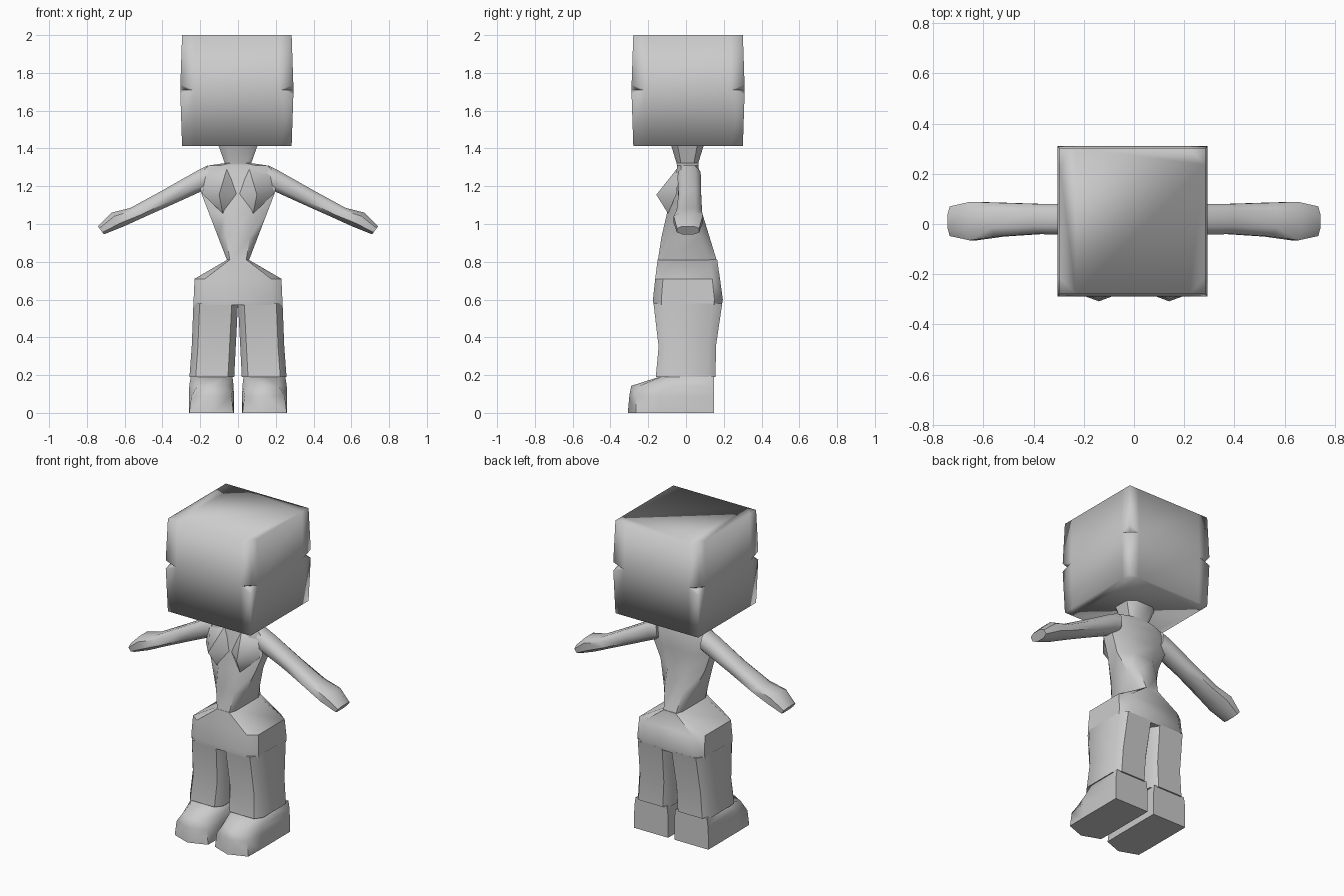
import bpy, bmesh

if "Cube" in bpy.data.objects:
    bpy.data.objects.remove(bpy.data.objects["Cube"])


def finish(name, bm, angle):
    bmesh.ops.remove_doubles(bm, verts=bm.verts, dist=0.0005)
    bmesh.ops.recalc_face_normals(bm, faces=bm.faces)
    me = bpy.data.meshes.new(name)
    bm.to_mesh(me)
    bm.free()
    ob = bpy.data.objects.new(name, me)
    bpy.context.collection.objects.link(ob)
    bpy.ops.object.select_all(action='DESELECT')
    ob.select_set(True)
    bpy.context.view_layer.objects.active = ob
    bpy.ops.object.shade_smooth_by_angle(angle=angle)
    return ob


def loft(name, rings, angle=0.8):
    """Skin equal-length rings of points and cap both ends."""
    bm = bmesh.new()
    rows = [[bm.verts.new(p) for p in r] for r in rings]
    n = len(rows[0])
    for a, b in zip(rows, rows[1:]):
        for i in range(n):
            j = (i + 1) % n
            bm.faces.new((a[i], a[j], b[j], b[i]))
    bm.faces.new(rows[0])
    bm.faces.new(rows[-1])
    return finish(name, bm, angle)


def ring(p, q, y0, y1, c=0.2):
    """Chamfered rectangle spanning p-q in the xz plane and y0-y1 in depth."""
    uv = [(c, 0), (1 - c, 0), (1, c), (1, 1 - c), (1 - c, 1), (c, 1), (0, 1 - c), (0, c)]
    return [(p[0] + (q[0] - p[0]) * u, y0 + (y1 - y0) * v, p[1] + (q[1] - p[1]) * u)
            for u, v in uv]


def level(x0, x1, z, y0, y1, c=0.2):
    return ring((x0, z), (x1, z), y0, y1, c)


def mirrored(ob):
    m = ob.modifiers.new("mirror", 'MIRROR')
    m.use_clip = False
    m.use_mirror_merge = False
    return ob


# Head: bulged block with a notch at the middle of each vertical corner
def head_ring(h, corner, z_corner, z):
    k = 0.225
    pts = []
    for sx, sy, swap in ((1, -1, 0), (1, 1, 1), (-1, 1, 0), (-1, -1, 1)):
        a, b = (sx * k, sy * h), (sx * h, sy * k)
        if swap:
            a, b = b, a
        pts += [(*a, z), (sx * corner, sy * corner, z_corner), (*b, z)]
    return pts


head = loft("head", [head_ring(0.29, 0.29, 1.412, 1.412),
                     head_ring(0.299, 0.299, 1.683, 1.71),
                     head_ring(0.299, 0.262, 1.71, 1.71),
                     head_ring(0.299, 0.299, 1.737, 1.71),
                     head_ring(0.29, 0.29, 2.0, 2.0)], 1.7)
head.location = (-0.006, 0.011, 0)

# Torso and neck
loft("torso", [level(-w, w, z, y0, y1, c) for w, z, y0, y1, c in (
    (0.055, 0.80, -0.15, 0.165, 0.12),
    (0.105, 0.93, -0.13, 0.125, 0.2),
    (0.155, 1.06, -0.10, 0.085, 0.28),
    (0.197, 1.17, -0.075, 0.08, 0.25),
    (0.20, 1.27, -0.05, 0.07, 0.2),
    (0.155, 1.31, -0.048, 0.066, 0.2),
    (0.07, 1.322, -0.05, 0.065, 0.2),
    (0.105, 1.42, -0.08, 0.095, 0.2))])

# Bust: low faceted cones on the chest
bm = bmesh.new()
base = [bm.verts.new(p) for p in ((0.0, -0.07, 1.16), (0.06, -0.05, 1.29), (0.17, -0.04, 1.26),
                                  (0.19, -0.05, 1.16), (0.08, -0.095, 1.055))]
tip = bm.verts.new((0.10, -0.157, 1.155))
for i in range(5):
    bm.faces.new((base[i], base[(i + 1) % 5], tip))
bm.faces.new(base)
mirrored(finish("bust", bm, 0.9))

# Arms with mitten hands
mirrored(loft("arm", [ring(p, q, y0, y1, 0.25) for p, q, y0, y1 in (
    ((0.16, 1.31), (0.15, 1.19), -0.04, 0.075),
    ((0.22, 1.28), (0.20, 1.17), -0.045, 0.08),
    ((0.40, 1.178), (0.35, 1.102), -0.04, 0.08),
    ((0.57, 1.085), (0.50, 1.035), -0.05, 0.085),
    ((0.67, 1.06), (0.61, 0.985), -0.065, 0.088),
    ((0.742, 0.988), (0.71, 0.945), -0.048, 0.07))], 1.0))

# Hips
loft("hips", [level(-w, w, z, y0, y1, c) for w, z, y0, y1, c in (
    (0.055, 0.812, -0.15, 0.165, 0.12),
    (0.23, 0.71, -0.163, 0.18, 0.12),
    (0.235, 0.60, -0.175, 0.195, 0.12),
    (0.236, 0.57, -0.172, 0.19, 0.12))])

# Trouser legs
mirrored(loft("trouser_leg", [level(x0, x1, z, y0, y1, 0.14) for x0, x1, z, y0, y1 in (
    (0.0, 0.236, 0.58, -0.172, 0.192),
    (0.012, 0.245, 0.35, -0.145, 0.158),
    (0.02, 0.257, 0.19, -0.16, 0.157))]))


# Shoes: pointed toe, sloping instep
def shoe_ring(z, x0, x1, f0, f1, y_mid, y_front, y_tip):
    return [(x0, 0.148, z), (x1, 0.148, z), (x1, y_mid, z), (f1, y_front, z),
            (0.14, y_tip, z), (f0, y_front, z), (x0, y_mid, z)]


mirrored(loft("shoe", [
    shoe_ring(0.0, 0.022, 0.26, 0.024, 0.258, -0.15, -0.265, -0.308),
    shoe_ring(0.09, 0.022, 0.26, 0.035, 0.247, -0.14, -0.262, -0.30),
    shoe_ring(0.143, 0.023, 0.258, 0.065, 0.215, -0.13, -0.245, -0.29),
    shoe_ring(0.196, 0.03, 0.25, 0.07, 0.21, -0.08, -0.12, -0.125)], 1.0))
